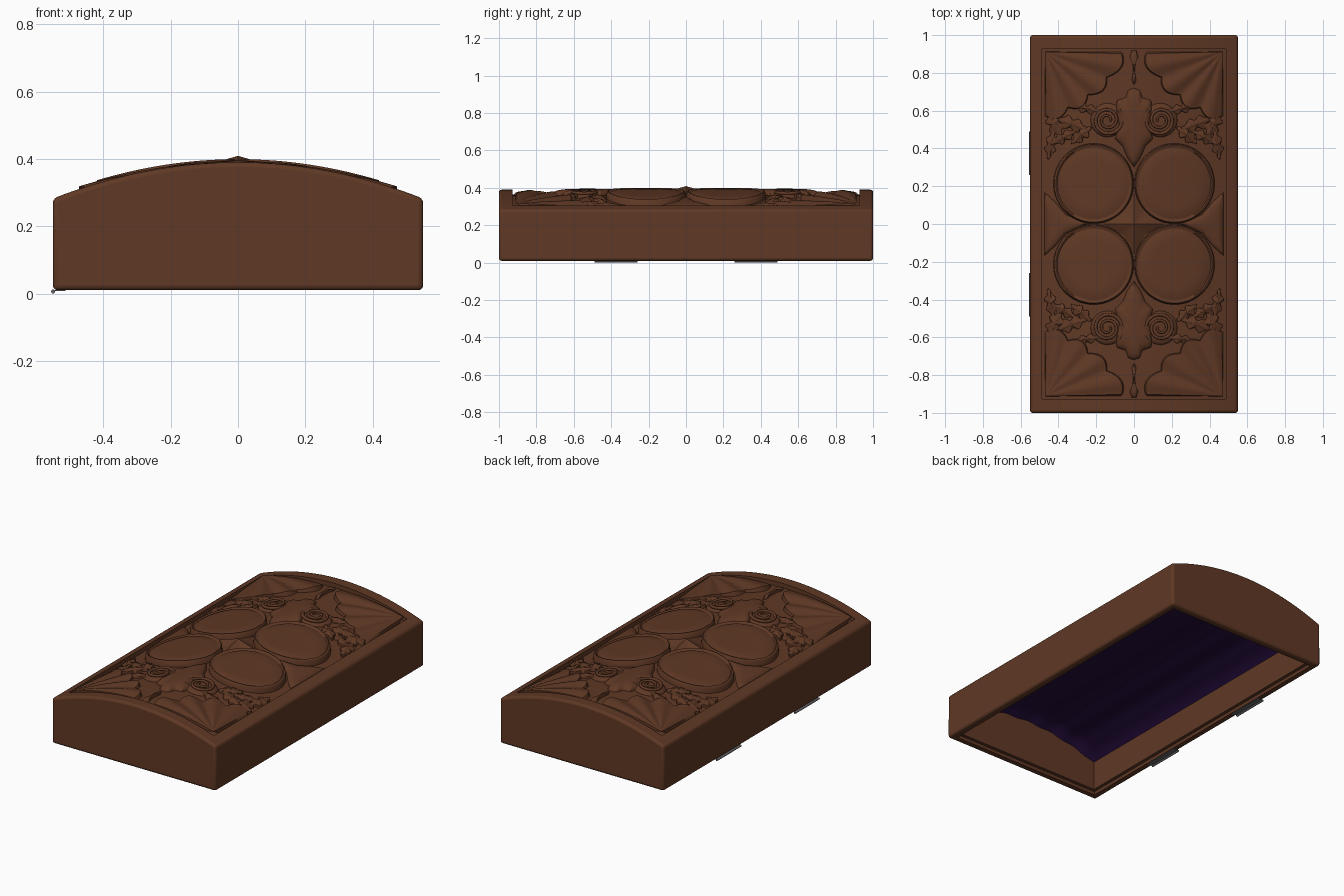
import bpy, bmesh, math
from math import sin, cos, pi, hypot

if "Cube" in bpy.data.objects:
    bpy.data.objects.remove(bpy.data.objects["Cube"])

def material(name, rgb):
    m = bpy.data.materials.new(name)
    m.diffuse_color = (*rgb, 1)
    m.use_nodes = True
    m.node_tree.nodes["Principled BSDF"].inputs["Base Color"].default_value = m.diffuse_color
    return m

WOOD = material("brown wood", (0.115, 0.040, 0.018))
CLOTH = material("purple lining", (0.018, 0.004, 0.045))
METAL = material("grey metal", (0.13, 0.13, 0.13))
HX, HY, DEPTH = 0.55, 1.0, 0.027

def arch(x):
    return 0.39 - 0.108 * (x / HX) ** 2

def finish(bm, name, mat, angle=35):
    me = bpy.data.meshes.new(name)
    bm.to_mesh(me)
    bm.free()
    ob = bpy.data.objects.new(name, me)
    bpy.context.collection.objects.link(ob)
    me.materials.append(mat)
    smooth(ob, angle)
    return ob

def activate(ob):
    bpy.ops.object.select_all(action='DESELECT')
    ob.select_set(True)
    bpy.context.view_layer.objects.active = ob

def smooth(ob, angle=35):
    activate(ob)
    bpy.ops.object.shade_smooth_by_angle(angle=math.radians(angle))

def arch_block(name, hx, hy, bottom, top, n=32):
    """Closed profile between two height functions, swept along y."""
    xs = [-hx + 2 * hx * i / n for i in range(n + 1)]
    prof = [(x, top(x)) for x in xs]
    prof += [(x, bottom(x)) for x in reversed(xs)]
    bm = bmesh.new()
    a = [bm.verts.new((x, -hy, z)) for x, z in prof]
    b = [bm.verts.new((x, hy, z)) for x, z in prof]
    k = len(prof)
    for i in range(k):
        bm.faces.new((a[i], a[(i + 1) % k], b[(i + 1) % k], b[i]))
    bm.faces.new(a)
    bm.faces.new(b)
    bmesh.ops.recalc_face_normals(bm, faces=bm.faces)
    return finish(bm, name, WOOD)

# Lid shell: arched block, rounded, with carving recess and hollow underside
lid = arch_block("lid_shell", HX, HY, lambda x: 0.01, arch)
bev = lid.modifiers.new("round", 'BEVEL')
bev.width, bev.segments, bev.limit_method, bev.angle_limit = 0.014, 3, 'ANGLE', math.radians(40)
activate(lid)
bpy.ops.object.modifier_apply(modifier="round")
cutters = [
    arch_block("recess_cutter", 0.487, 0.927, lambda x: arch(x) - DEPTH, lambda x: 0.6),
    arch_block("rim_cutter", 0.51, 0.96, lambda x: -0.1, lambda x: 0.03),
    arch_block("hollow_cutter", 0.49, 0.94, lambda x: -0.1, lambda x: 0.335 - 0.1 * (x / .49) ** 2),
]
for c in cutters:
    mod = lid.modifiers.new("cut", 'BOOLEAN')
    mod.object, mod.operation, mod.solver = c, 'DIFFERENCE', 'EXACT'
    activate(lid)
    bpy.ops.object.modifier_apply(modifier="cut")
    bpy.data.objects.remove(c)
smooth(lid, 32)

# Padded lining under the arch, sagging down at the walls
def lining_z(x, y):
    e = max(abs(x) / 0.49, abs(y) / 0.94)
    edge = min(0.49 - abs(x), 0.94 - abs(y))
    pad = 0.03 * max(0, 1 - edge / 0.08) ** 2
    return 0.325 - 0.09 * (x / 0.49) ** 2 - pad + 0.004 * cos(x * 38)

bm = bmesh.new()
NX, NY = 48, 60
grid = [[bm.verts.new((x, y, lining_z(x, y)))
         for x in [-0.49 + 0.98 * i / NX for i in range(NX + 1)]]
        for y in [-0.94 + 1.88 * j / NY for j in range(NY + 1)]]
for j in range(NY):
    for i in range(NX):
        bm.faces.new((grid[j][i], grid[j + 1][i], grid[j + 1][i + 1], grid[j][i + 1]))
finish(bm, "padded_lining", CLOTH, 60)

# Carved reliefs: rings of an outline draped over the arch, mirrored
FOUR = [(1, 1), (-1, 1), (1, -1), (-1, -1)]
ENDS, SIDES, ONE = [(1, 1), (1, -1)], [(1, 1), (-1, 1)], [(1, 1)]
RINGS = [0.2, 0.4, 0.6, 0.75, 0.86, 0.93, 0.98, 1.0]

def relief(name, centre, outline, height, mirrors=FOUR, rings=RINGS, closed=True):
    bm = bmesh.new()
    n = len(outline)
    cx, cy = centre
    for sx, sy in mirrors:
        def vert(u, t, px, py):
            x, y = cx + (px - cx) * t, cy + (py - cy) * t
            z = arch(x) - DEPTH - 0.002 + height(u, t)
            return bm.verts.new((sx * x, sy * y, z))
        hub = vert(0.5, 0, cx, cy)
        rows = [[vert(i / (n - 1), t, *p) for i, p in enumerate(outline)] for t in rings]
        for i in range(n if closed else n - 1):
            j = (i + 1) % n
            bm.faces.new((hub, rows[0][i], rows[0][j]))
            for a, b in zip(rows, rows[1:]):
                bm.faces.new((a[i], b[i], b[j], a[j]))
    for f in bm.faces:
        f.normal_update()
        if f.normal.z < 0:
            f.normal_flip()
    return finish(bm, name, WOOD, 45)

def circle(cx, cy, r, n=64):
    return [(cx + r * cos(2 * pi * i / n), cy + r * sin(2 * pi * i / n)) for i in range(n)]

def subdivide(pts, k=4):
    out = []
    for (x0, y0), (x1, y1) in zip(pts, pts[1:] + pts[:1]):
        out += [(x0 + (x1 - x0) * i / k, y0 + (y1 - y0) * i / k) for i in range(k)]
    return out

def dome(h):
    return lambda u, t: h * (1 - t ** 4) ** 0.5

# Four round medallions with raised rims
def medallion(u, t):
    if t >= 1:
        return 0
    return 0.038 if 0.92 < t < 0.97 else (0.031 if t > 0.85 else 0.035)
relief("medallions", (0.214, 0.214), circle(0.214, 0.214, 0.213), medallion,
       rings=[0.3, 0.6, 0.84, 0.88, 0.90, 0.935, 0.96, 0.985, 1.0])

# Ribbed corner fans
def fan_radius(u):
    return 0.41 - 0.07 * u - 0.05 * sin(pi * u) + 0.035 * abs(sin(4 * pi * u))
fan = [(0.472 + fan_radius(i / 64) * cos(pi + pi / 2 * i / 64),
        0.912 + fan_radius(i / 64) * sin(pi + pi / 2 * i / 64)) for i in range(65)]
def fan_height(u, t):
    if t >= 1 or u in (0, 1):
        return 0 if t > 0 else 0.037
    return 0.022 + 0.015 * (1 - t) - 0.007 * t * cos(8 * pi * u)
relief("corner_fans", (0.472, 0.912), fan, fan_height, closed=False)

# Central shields running down between the medallions
half = [(0.0, 0.72), (0.03, 0.71), (0.045, 0.67), (0.09, 0.655), (0.10, 0.60),
        (0.085, 0.52), (0.10, 0.45), (0.06, 0.41), (0.035, 0.35), (0.0, 0.30)]
shield = half + [(-x, y) for x, y in reversed(half[1:-1])]
relief("shields", (0, 0.53), subdivide(shield), dome(0.034), ENDS)

# Scroll bosses with spiral tubes
relief("scroll_bosses", (0.14, 0.55), circle(0.14, 0.55, 0.09, 40), dome(0.022))
curve = bpy.data.curves.new("spiral_scrolls", 'CURVE')
curve.dimensions, curve.bevel_depth, curve.bevel_resolution = '3D', 0.010, 2
for sx, sy in FOUR:
    s = curve.splines.new('POLY')
    s.points.add(59)
    for i, p in enumerate(s.points):
        a, r = 2.4 + 4.4 * pi * i / 59, 0.082 - 0.068 * i / 59
        x, y = 0.14 + r * cos(a), 0.55 + r * sin(a)
        p.co = (sx * x, sy * y, arch(x) - 0.007 + 0.006 * i / 59, 1)
        p.radius = 1 - 0.4 * i / 59
scroll = bpy.data.objects.new("spiral_scrolls", curve)
bpy.context.collection.objects.link(scroll)
curve.materials.append(WOOD)
activate(scroll)
bpy.ops.object.convert(target='MESH')
smooth(scroll, 60)

# Serrated leaves beside the scrolls
def leaf(name, cx, cy, angle, length, width):
    a, pts, n = math.radians(angle), [], 24
    for side in (1, -1):
        for i in range(n):
            s = i / n if side > 0 else 1 - i / n
            w = side * width * sin(pi * s) ** 0.7 * (1 + 0.35 * cos(6 * pi * s))
            d = (s - 0.5) * length
            pts.append((cx + d * cos(a) - w * sin(a), cy + d * sin(a) + w * cos(a)))
    relief(name, (cx, cy), pts, lambda u, t: 0 if t >= 1 else 0.016 + 0.014 * (1 - t))

for k, args in enumerate([(0.42, 0.53, 65, 0.16, 0.035), (0.33, 0.53, 20, 0.18, 0.032),
                          (0.28, 0.47, 140, 0.14, 0.028), (0.44, 0.42, 100, 0.16, 0.026),
                          (0.37, 0.46, 150, 0.15, 0.025), (0.25, 0.61, 10, 0.14, 0.022)]):
    leaf("leaf_%d" % (k + 1), *args)

# Fillers between the medallions, and the centre star
relief("side_fillers", (0.42, 0),
       subdivide([(0.24, 0), (0.36, 0.05), (0.42, 0.12), (0.475, 0.17),
                  (0.475, -0.17), (0.42, -0.12), (0.36, -0.05)]), dome(0.024), SIDES)
relief("centre_star", (0, 0), subdivide([(0.17, 0), (0.06, 0.06), (0, 0.17), (-0.06, 0.06),
                                         (-0.17, 0), (-0.06, -0.06), (0, -0.17), (0.06, -0.06)]),
       lambda u, t: 0.048 * (1 - t), ONE)

# Thin stems with buds at both ends
relief("stems", (0, 0.83), subdivide([(0, 0.735), (0.012, 0.76), (0.006, 0.80), (0.007, 0.86),
                                      (0.022, 0.885), (0.012, 0.92), (-0.012, 0.92), (-0.022, 0.885),
                                      (-0.007, 0.86), (-0.006, 0.80), (-0.012, 0.76)]),
       dome(0.022), ENDS)

# Hinge leaves and knuckles under the -x edge
for name, y in (("front_hinge", -0.375), ("back_hinge", 0.375)):
    bm = bmesh.new()
    bmesh.ops.create_cube(bm, size=1)
    bmesh.ops.scale(bm, vec=(0.036, 0.23, 0.004), verts=bm.verts)
    bmesh.ops.translate(bm, vec=(-0.531, y, 0.009), verts=bm.verts)
    new = bmesh.ops.create_cone(bm, cap_ends=True, segments=16, radius1=0.006, radius2=0.006, depth=0.23)["verts"]
    for v in new:
        x, d, z = v.co.x, v.co.z, v.co.y
        v.co = (x - 0.549, d + y, z + 0.006)
    bmesh.ops.recalc_face_normals(bm, faces=bm.faces)
    finish(bm, name, METAL)
